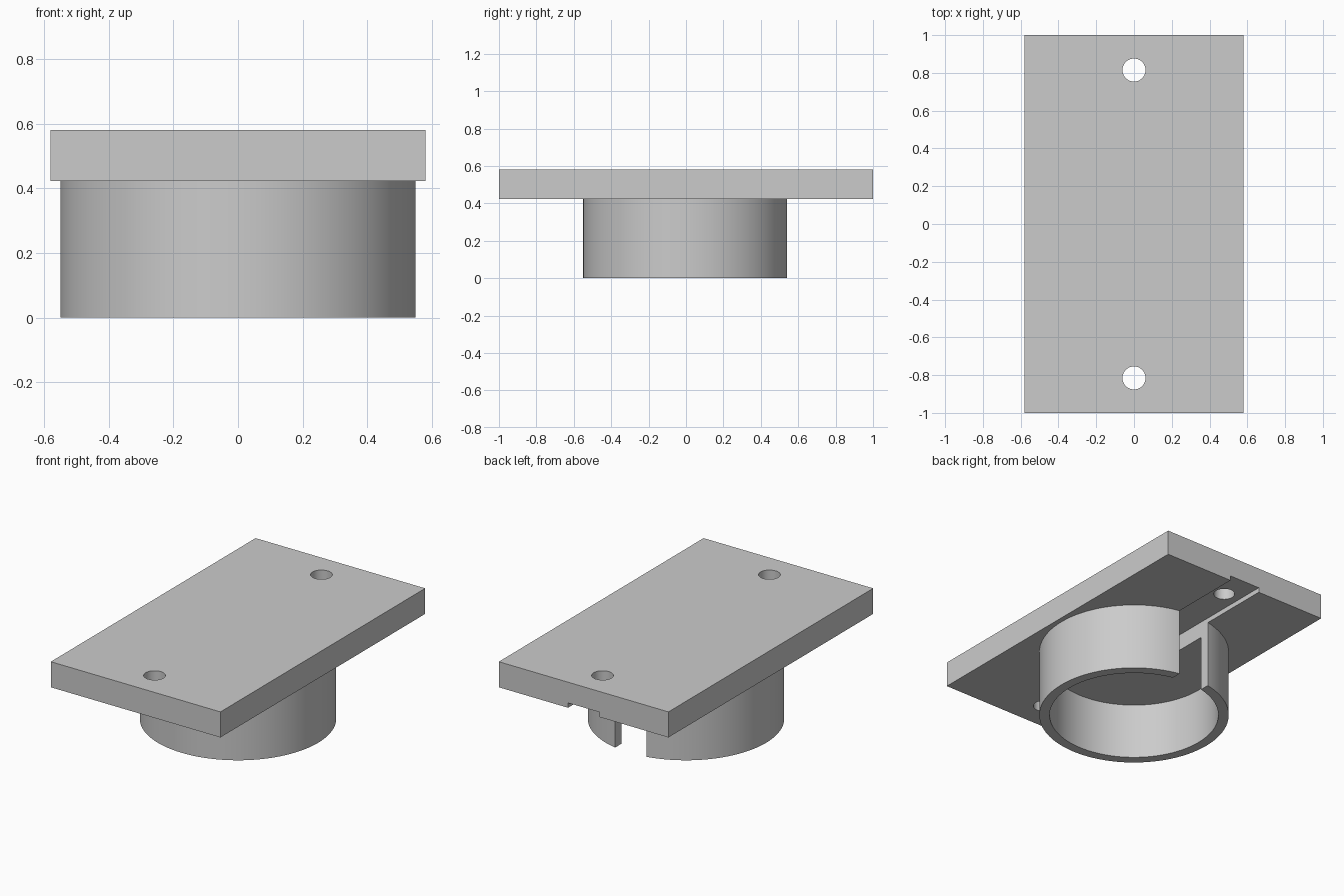
import bpy
import math

cube = bpy.data.objects.get("Cube")
if cube:
    bpy.data.objects.remove(cube, do_unlink=True)

# Overall sizes
WIDTH, LENGTH = 1.16, 2.0
PLATE_BOTTOM, TOP = 0.422, 0.58
OUTER_R, INNER_R = 0.55, 0.49
CEILING = 0.35
SLOT_HALF, SLOT_TOP = 0.107, 0.452
HOLE_R, HOLE_Y = 0.061, 0.815

grey = bpy.data.materials.new("plain grey")
grey.use_nodes = True
colour = (0.6, 0.6, 0.6, 1)
grey.diffuse_color = colour
grey.node_tree.nodes["Principled BSDF"].inputs["Base Color"].default_value = colour


def box(name, x, y, z):
    """Box spanning the given (low, high) ranges."""
    ranges = (x, y, z)
    bpy.ops.mesh.primitive_cube_add(size=1, location=[sum(r) / 2 for r in ranges])
    ob = bpy.context.object
    ob.name = name
    ob.scale = [r[1] - r[0] for r in ranges]
    bpy.ops.object.transform_apply(location=True, rotation=True, scale=True)
    ob.data.materials.append(grey)
    return ob


def cylinder(name, radius, z, y=0, sides=96):
    """Upright cylinder spanning the (low, high) range z."""
    bpy.ops.mesh.primitive_cylinder_add(vertices=sides, radius=radius,
                                        depth=z[1] - z[0], location=(0, y, sum(z) / 2))
    ob = bpy.context.object
    ob.name = name
    bpy.ops.object.transform_apply(location=True, rotation=True, scale=True)
    ob.data.materials.append(grey)
    return ob


def combine(target, tool, operation):
    """Apply a boolean and remove the tool object."""
    tool.hide_render = True
    mod = target.modifiers.new(tool.name, 'BOOLEAN')
    mod.operation = operation
    mod.solver = 'EXACT'
    mod.object = tool
    bpy.context.view_layer.objects.active = target
    bpy.ops.object.modifier_apply(modifier=mod.name)
    bpy.data.objects.remove(tool, do_unlink=True)


# Flat plate with the round collar fused beneath it
bracket = box("mounting_plate_with_collar", (-WIDTH / 2, WIDTH / 2),
              (-LENGTH / 2, LENGTH / 2), (PLATE_BOTTOM, TOP))
combine(bracket, cylinder("collar", OUTER_R, (0, TOP - 0.05)), 'UNION')

# Round socket, open at the bottom
combine(bracket, cylinder("socket_cutter", INNER_R, (-0.1, CEILING)), 'DIFFERENCE')

# Cable slot through the back of the collar and along the plate underside
combine(bracket, box("slot_cutter", (-SLOT_HALF, SLOT_HALF),
                     (0, LENGTH / 2 + 0.1), (-0.1, SLOT_TOP)), 'DIFFERENCE')

# Screw holes at both ends
for side in (-1, 1):
    combine(bracket, cylinder("hole_cutter", HOLE_R, (0.2, TOP + 0.1),
                              side * HOLE_Y, 48), 'DIFFERENCE')

# Smooth round walls, crisp edges
bpy.ops.object.select_all(action='DESELECT')
bracket.select_set(True)
bpy.context.view_layer.objects.active = bracket
bpy.ops.object.shade_smooth_by_angle(angle=math.radians(30))
